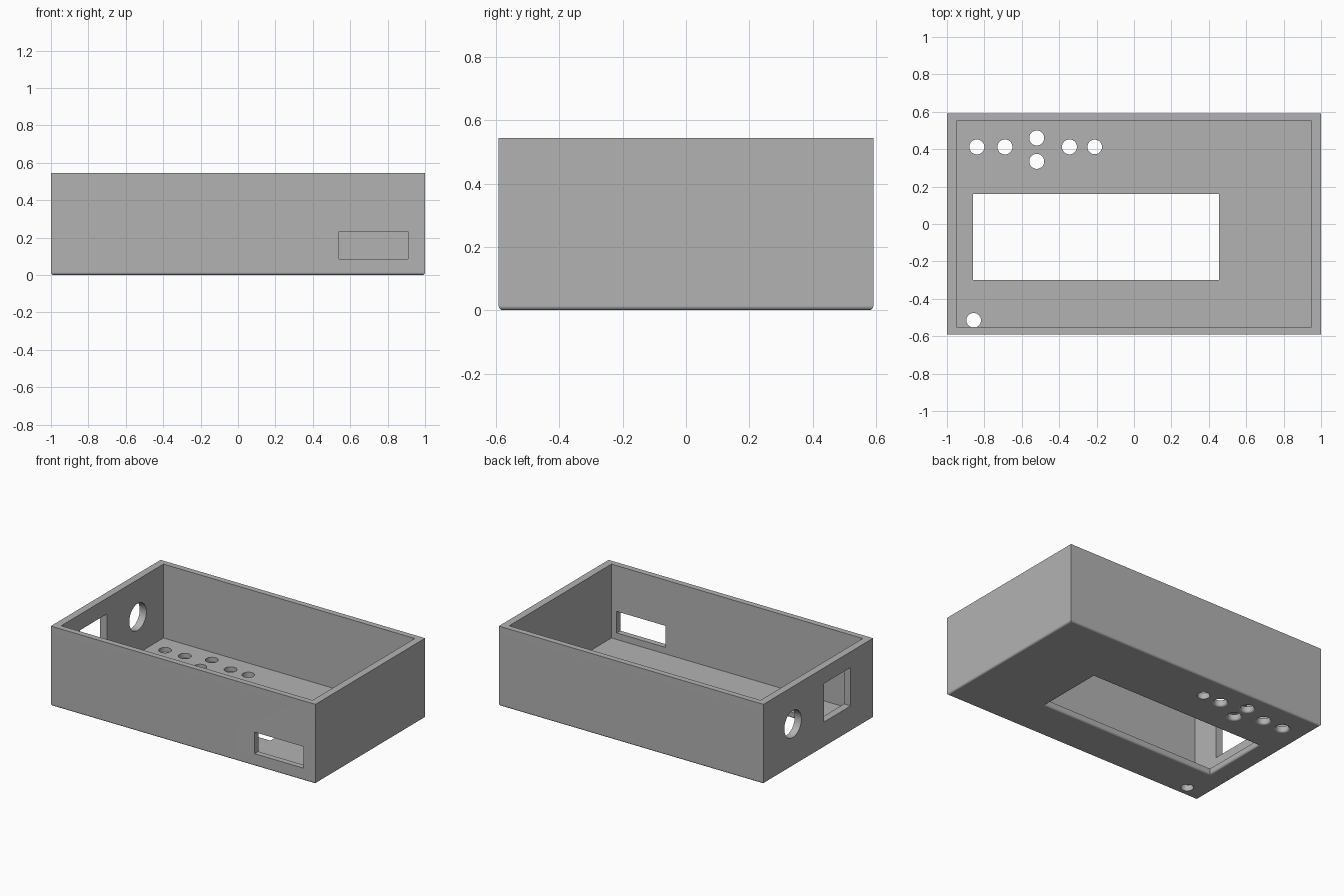
import bpy
import bmesh
import math

cube = bpy.data.objects.get("Cube")
if cube:
    bpy.data.objects.remove(cube, do_unlink=True)

HX, HY, HEIGHT = 1.0, 0.592, 0.545       # outer half sizes and height
WALL_X, WALL_Y, FLOOR = 0.05, 0.04, 0.04
FILLET, STEPS = 0.014, 6

grey = bpy.data.materials.new("plastic grey")
grey.use_nodes = True
GREY = (0.45, 0.45, 0.45, 1)
grey.diffuse_color = GREY
grey.node_tree.nodes["Principled BSDF"].inputs["Base Color"].default_value = GREY


def rect(x0, x1, y0, y1):
    """Ring function: rectangle grown outward by d."""
    return lambda d: [(x0 - d, y0 - d), (x1 + d, y0 - d), (x1 + d, y1 + d), (x0 - d, y1 + d)]


def circle(x, y, r, n=48):
    """Ring function: circle grown outward by d."""
    angles = [2 * math.pi * i / n for i in range(n)]
    return lambda d: [(x + (r + d) * math.cos(a), y + (r + d) * math.sin(a)) for a in angles]


def loft(name, ring, levels):
    """Solid through the ring at each (z, growth) level."""
    bm = bmesh.new()
    loops = [[bm.verts.new((x, y, z)) for x, y in ring(d)] for z, d in levels]
    for low, high in zip(loops, loops[1:]):
        for i in range(len(low)):
            j = (i + 1) % len(low)
            bm.faces.new((low[i], low[j], high[j], high[i]))
    bm.faces.new(loops[0][::-1])
    bm.faces.new(loops[-1])
    mesh = bpy.data.meshes.new(name)
    bm.to_mesh(mesh)
    bm.free()
    ob = bpy.data.objects.new(name, mesh)
    bpy.context.collection.objects.link(ob)
    return ob


def fillet(sign):
    """Quarter-round levels rising from z = 0."""
    levels = []
    for i in range(STEPS + 1):
        a = math.pi / 2 * i / STEPS
        levels.append((FILLET * (1 - math.cos(a)), sign * FILLET * (1 - math.sin(a))))
    return levels


def cut(target, cutter):
    cutter.hide_render = True
    mod = target.modifiers.new("cut", "BOOLEAN")
    mod.operation, mod.solver, mod.object = "DIFFERENCE", "EXACT", cutter
    bpy.context.view_layer.objects.active = target
    bpy.ops.object.modifier_apply(modifier=mod.name)
    bpy.data.objects.remove(cutter, do_unlink=True)


# Outer shell with a rounded bottom edge
case = loft("enclosure_case", rect(-HX, HX, -HY, HY), fillet(-1) + [(HEIGHT, 0)])
case.data.materials.append(grey)

# Open cavity
cut(case, loft("cavity", rect(-HX + WALL_X, HX - WALL_X, -HY + WALL_Y, HY - WALL_Y),
               [(FLOOR, 0), (HEIGHT + 0.1, 0)]))

# Floor openings: display window and button holes are rounded below, the rest plain
plain = [(-0.05, 0), (FLOOR + 0.05, 0)]
flared = [(-0.05, FILLET)] + fillet(1) + [(FLOOR + 0.05, 0)]
cut(case, loft("display_window", rect(-0.86, 0.455, -0.30, 0.16), flared))
for x, y in [(-0.84, 0.412), (-0.69, 0.412), (-0.52, 0.46), (-0.52, 0.335), (-0.345, 0.412)]:
    cut(case, loft("button_hole", circle(x, y, 0.04), flared))
for x, y in [(-0.21, 0.412), (-0.857, -0.515)]:
    cut(case, loft("small_hole", circle(x, y, 0.039), plain))

# Front wall slot
cut(case, loft("front_slot", rect(0.54, 0.91, -HY - 0.05, -HY + WALL_Y + 0.05),
               [(0.085, 0), (0.232, 0)]))

# Side wall socket opening and round cable hole
cut(case, loft("socket_opening", rect(-HX - 0.05, -HX + WALL_X + 0.05, -0.35, -0.06),
               [(0.175, 0), (0.437, 0)]))
cable = loft("cable_hole", circle(0, 0, 0.092), [(-0.1, 0), (0.1, 0)])
cable.rotation_euler = (0, math.pi / 2, 0)
cable.location = (-HX, 0.275, 0.29)
bpy.context.view_layer.update()
cut(case, cable)

# Smooth rounds, flat panels
bpy.ops.object.select_all(action="DESELECT")
case.select_set(True)
bpy.context.view_layer.objects.active = case
bpy.ops.object.shade_smooth_by_angle(angle=math.radians(30))
weighted = case.modifiers.new("flat panels", "WEIGHTED_NORMAL")
weighted.keep_sharp = True
